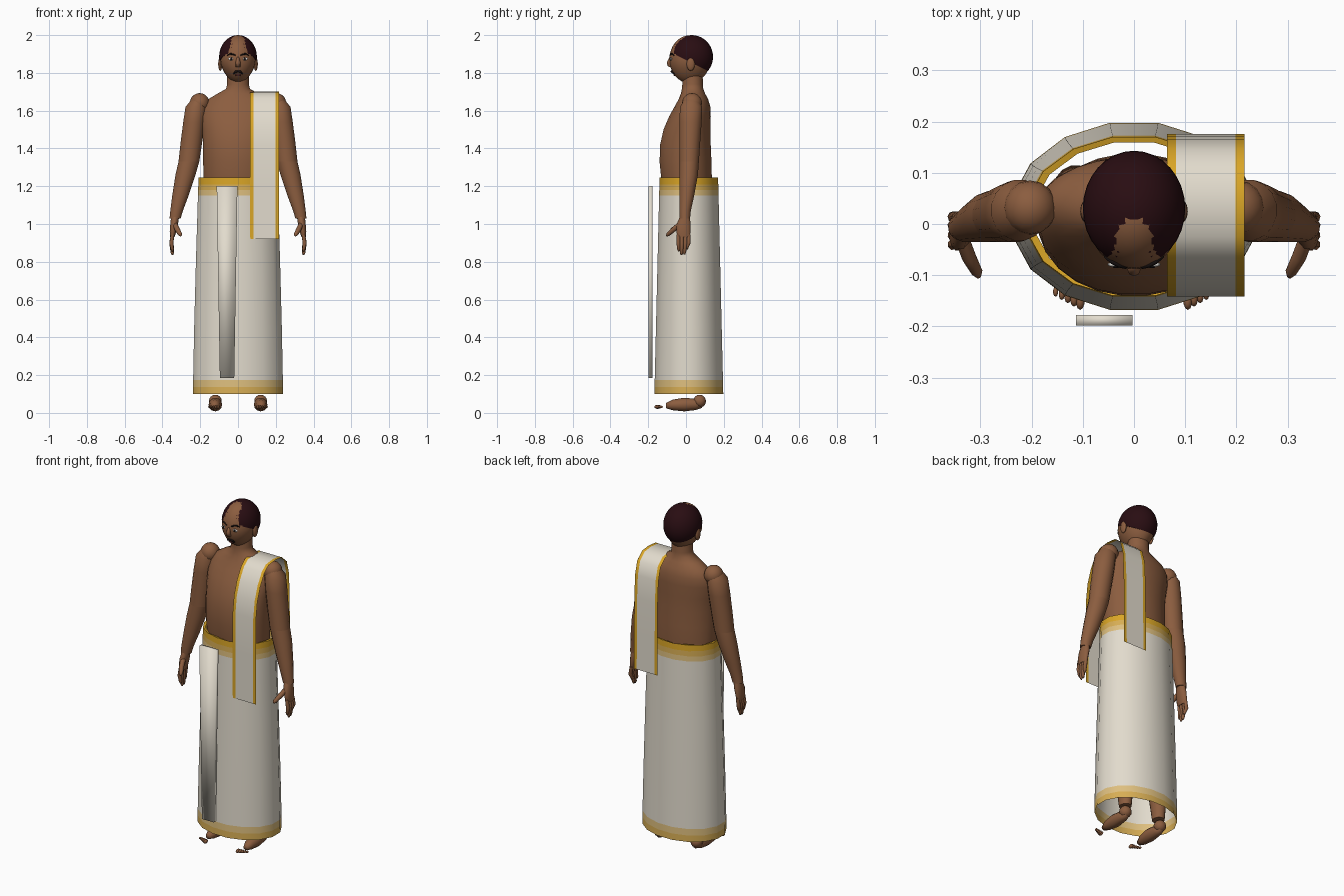
import bpy, bmesh, math
from mathutils import Vector

if "Cube" in bpy.data.objects:
    bpy.data.objects.remove(bpy.data.objects["Cube"])


def material(name, rgb):
    m = bpy.data.materials.new(name)
    m.diffuse_color = (*rgb, 1)
    m.use_nodes = True
    m.node_tree.nodes["Principled BSDF"].inputs["Base Color"].default_value = m.diffuse_color
    return m


SKIN = material("brown skin", (0.26, 0.110, 0.050))
HAIR = material("dark hair", (0.022, 0.004, 0.006))
CLOTH = material("cream cloth", (0.76, 0.71, 0.61))
GOLD = material("gold trim", (0.70, 0.38, 0.02))
MID = material("soft gold trim", (0.68, 0.42, 0.09))
PALE = material("pale gold trim", (0.73, 0.52, 0.21))
BLACK = material("black", (0.008, 0.005, 0.005))
WHITE = material("eye white", (0.75, 0.72, 0.68))
LIP = material("dark lip", (0.10, 0.025, 0.02))


def finish(bm, name, mats, angle=50, normals=True):
    if normals:
        bmesh.ops.recalc_face_normals(bm, faces=bm.faces[:])
    me = bpy.data.meshes.new(name)
    bm.to_mesh(me)
    bm.free()
    for m in mats:
        me.materials.append(m)
    ob = bpy.data.objects.new(name, me)
    bpy.context.collection.objects.link(ob)
    bpy.context.view_layer.objects.active = ob
    ob.select_set(True)
    bpy.ops.object.shade_smooth_by_angle(angle=math.radians(angle))
    ob.select_set(False)
    return ob


def bridge(bm, rings, caps=True):
    n = len(rings[0])
    for a, b in zip(rings, rings[1:]):
        for i in range(n):
            j = (i + 1) % n
            bm.faces.new((a[i], a[j], b[j], b[i]))
    if caps:
        bm.faces.new(rings[0][::-1])
        bm.faces.new(rings[-1])


def loft(name, sections, mat, n=16, caps=True):
    """Stack of horizontal ellipses: (x, y, z, rx, ry)."""
    bm = bmesh.new()
    rings = []
    for x, y, z, rx, ry in sections:
        angs = [2 * math.pi * (i + 0.5) / n for i in range(n)]
        rings.append([bm.verts.new((x + rx * math.cos(a), y + ry * math.sin(a), z)) for a in angs])
    bridge(bm, rings, caps)
    return finish(bm, name, [mat])


def tube(name, points, radii, mat, n=8):
    """Round tube through points, with a radius at each."""
    bm = bmesh.new()
    pts = [Vector(p) for p in points]
    q = (pts[-1] - pts[0]).to_track_quat('Z', 'Y')
    rings = [[bm.verts.new(p + q @ Vector((r * math.cos(2 * math.pi * i / n),
              r * math.sin(2 * math.pi * i / n), 0))) for i in range(n)]
             for p, r in zip(pts, radii)]
    bridge(bm, rings)
    return finish(bm, name, [mat], 75)


def ball(name, center, radii, mat, seg=16, rings=10):
    bm = bmesh.new()
    bmesh.ops.create_uvsphere(bm, u_segments=seg, v_segments=rings, radius=1)
    for v in bm.verts:
        v.co = Vector(c + r * k for c, r, k in zip(center, radii, v.co))
    return finish(bm, name, [mat])


# torso and neck: (z, half width, front y, back y)
body = [(1.16, .180, -.120, .135), (1.24, .184, -.132, .138), (1.33, .186, -.141, .136),
        (1.42, .187, -.138, .132), (1.50, .190, -.120, .131), (1.57, .195, -.090, .132),
        (1.62, .185, -.062, .130), (1.66, .160, -.040, .118), (1.69, .110, -.028, .102),
        (1.715, .064, -.022, .092), (1.74, .058, -.020, .090), (1.81, .058, -.020, .088)]
loft("torso", [(0, (f + b) / 2, z, w, (b - f) / 2) for z, w, f, b in body], SKIN, 24)

# head, nose and ears
HC, HR = (0, .02, 1.872), (.094, .108, .127)
head = ball("head", HC, HR, SKIN, 24, 16)
for v in head.data.vertices:
    if v.co.z < 1.85:
        v.co.x *= 1 - 1.6 * (1.85 - v.co.z)


def face_y(x, z):
    k = 1 - ((x - HC[0]) / HR[0]) ** 2 - ((z - HC[2]) / HR[2]) ** 2
    return HC[1] - HR[1] * math.sqrt(max(k, 0))


tube("nose", [(0, -.080, 1.885), (0, -.089, 1.855), (0, -.084, 1.832)], [.007, .013, .012], SKIN)
for s in (-1, 1):
    ball("ear", (s * .094, .025, 1.847), (.011, .022, .036), SKIN, 12, 8)
    # eyes and brows lying on the face
    ball("eye_white", (s * .035, face_y(.035, 1.874) + .001, 1.874), (.017, .005, .008), WHITE, 12, 8)
    ball("pupil", (s * .035, face_y(.035, 1.874) - .003, 1.874), (.007, .003, .007), BLACK, 10, 6)
    xs = [.014, .028, .042, .058]
    zs = [1.893, 1.899, 1.901, 1.892]
    tube("brow", [(s * x, face_y(x, z), z) for x, z in zip(xs, zs)], [.003, .005, .005, .002], BLACK, 6)
    # moustache half
    xs = [0, .012, .024]
    zs = [1.808, 1.806, 1.794]
    tube("moustache", [(s * x, face_y(x, z) - .002, z) for x, z in zip(xs, zs)], [.007, .007, .003], BLACK, 6)
ball("mouth", (0, face_y(0, 1.789) + .001, 1.789), (.018, .006, .006), LIP, 12, 6)

# hair cap: ellipsoid sliced by a plane sloping down to the back
bm = bmesh.new()
bmesh.ops.create_uvsphere(bm, u_segments=32, v_segments=20, radius=1)
for v in bm.verts:
    v.co = Vector((v.co.x * .1, .03 + v.co.y * .113, 1.885 + v.co.z * .115))
bmesh.ops.bisect_plane(bm, geom=bm.verts[:] + bm.edges[:] + bm.faces[:], plane_co=(0, -.08, 1.908),
                       plane_no=(0, .5, 1), clear_inner=True)
bmesh.ops.holes_fill(bm, edges=[e for e in bm.edges if e.is_boundary])
finish(bm, "hair", [HAIR])

for s in (-1, 1):
    # jointed arms
    ball("shoulder", (s * .203, .032, 1.64), (.052, .053, .053), SKIN)
    loft("upper_arm", [(s * .215, .028, 1.655, .035, .04), (s * .223, .027, 1.62, .056, .060),
                       (s * .233, .024, 1.54, .058, .060), (s * .247, .020, 1.43, .058, .056),
                       (s * .260, .017, 1.33, .056, .052)], SKIN)
    loft("forearm", [(s * .260, .017, 1.33, .056, .052), (s * .278, .014, 1.26, .054, .050),
                     (s * .305, .004, 1.15, .044, .040), (s * .325, -.005, 1.07, .034, .031),
                     (s * .333, -.006, 1.03, .030, .028)], SKIN)
    # hands
    loft("palm", [(s * .332, -.006, 1.045, .022, .025), (s * .338, -.012, 1.0, .021, .038),
                  (s * .344, -.014, .96, .018, .039), (s * .348, -.012, .93, .012, .033)], SKIN, 12)
    for y, end in ((-.040, .855), (-.022, .835), (-.003, .838), (.014, .865)):
        tube("finger", [(s * .346, y, .945), (s * .353, y, .90), (s * .348, y * .8 - .006, end + .012),
                        (s * .347, y * .8 - .006, end)], [.010, .011, .009, .004], SKIN)
    tube("thumb", [(s * .335, -.03, 1.0), (s * .322, -.065, .972), (s * .306, -.095, .945),
                   (s * .303, -.103, .938)], [.014, .014, .011, .005], SKIN)
    # legs, ankles and feet
    loft("leg", [(s * .115, .065, .10, .032, .036), (s * .115, .06, .25, .045, .055),
                 (s * .108, .045, .5, .05, .055), (s * .1, .025, .85, .07, .08),
                 (s * .09, .01, 1.18, .08, .10)], SKIN)
    ball("ankle", (s * .12, .072, .062), (.034, .034, .034), SKIN, 12, 8)
    tube("foot", [(s * .12, .085, .045), (s * .12, .05, .045), (s * .12, -.01, .044),
                  (s * .122, -.07, .042), (s * .123, -.105, .038)], [.018, .030, .036, .028, .014], SKIN, 12)
    for i in range(5):
        r = .011 - .0012 * i
        ball("toe", (s * (.105 + .012 * i), -.150 + .0045 * i, .032), (r * .8, r * 1.6, r), SKIN, 10, 6)

# wrapped skirt: open sixteen-sided tube with trim bands by height
Z = [.10, .137, .175, .45, .80, 1.15, 1.18, 1.21, 1.245]
bands = [1, 2, 0, 0, 0, 2, 1, 3]
bm = bmesh.new()
rings = []
for z in Z:
    t = (z - .1) / 1.145
    rx = .243 - .030 * t ** 1.3
    ry = .186 - .028 * t
    rings.append([bm.verts.new((rx * math.cos(a), .015 + ry * math.sin(a), z))
                  for a in [2 * math.pi * (i + .5) / 16 for i in range(16)]])
rings.append([bm.verts.new((v.co.x * .93, .015 + (v.co.y - .015) * .93, 1.238 + .007 * (i % 2)))
              for i, v in enumerate(rings[-1])])
bridge(bm, rings, False)
bm.faces.ensure_lookup_table()
for i, f in enumerate(bm.faces):
    f.material_index = (bands + [3])[i // 16]
finish(bm, "skirt", [CLOTH, MID, PALE, GOLD], 60)

# hanging pleat in front of the skirt
bm = bmesh.new()
bmesh.ops.create_cube(bm, size=1)
for v in bm.verts:
    top = v.co.z > 0
    v.co = Vector((-.058 + v.co.x * (.110 if top else .076), -.188 + v.co.y * .021, 1.2 if top else .185))
finish(bm, "front_pleat", [CLOTH], 180)

# shoulder sash: one thin sheet swept over the shoulder, gold along both edges
path = [(-.141, .92), (-.141, 1.20), (-.141, 1.42), (-.128, 1.52), (-.100, 1.60), (-.062, 1.665),
        (-.025, 1.695), (.04, 1.702), (.10, 1.695), (.145, 1.655), (.165, 1.58), (.172, 1.45),
        (.174, 1.25), (.176, 1.03)]
bm = bmesh.new()
rows = [[bm.verts.new((x, y, z)) for x in (.064, .082, .198, .216)] for y, z in path]
for a, b in zip(rows, rows[1:]):
    for i in range(3):
        f = bm.faces.new((a[i], a[i + 1], b[i + 1], b[i]))
        f.material_index = 0 if i == 1 else 1
finish(bm, "shoulder_sash", [CLOTH, GOLD], 50, False)
